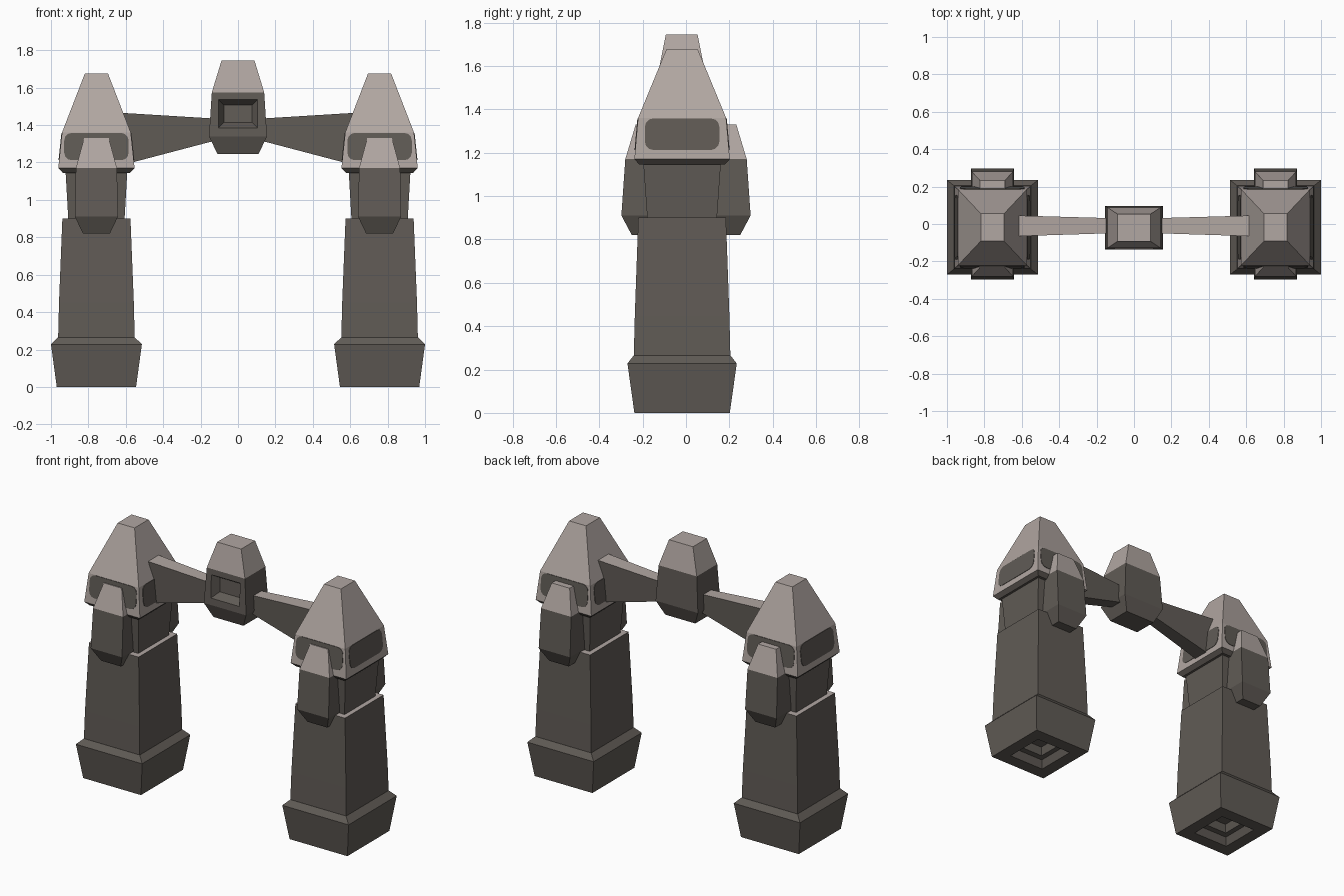
import bpy, bmesh, math
from mathutils import Vector

if "Cube" in bpy.data.objects:
    bpy.data.objects.remove(bpy.data.objects["Cube"])


def material(name, rgb):
    m = bpy.data.materials.new(name)
    m.diffuse_color = (*rgb, 1)
    m.use_nodes = True
    m.node_tree.nodes["Principled BSDF"].inputs["Base Color"].default_value = m.diffuse_color
    return m


DARK = material("dark stone", (0.118, 0.105, 0.092))
LIGHT = material("light stone", (0.44, 0.385, 0.36))
CX, CY = 0.757, -0.018      # pillar axis


def finish(name, bm, light=None, mirror=True):
    """Turn a bmesh into an object; faces where light(centre, normal) holds get light stone."""
    bmesh.ops.recalc_face_normals(bm, faces=bm.faces)
    bm.normal_update()
    for f in bm.faces:
        f.material_index = int(bool(light and light(f.calc_center_median(), f.normal)))
    me = bpy.data.meshes.new(name)
    bm.to_mesh(me)
    bm.free()
    me.materials.append(DARK)
    me.materials.append(LIGHT)
    ob = bpy.data.objects.new(name, me)
    bpy.context.collection.objects.link(ob)
    if mirror:
        ob.modifiers.new("Mirror", 'MIRROR').use_mirror_merge = False
    return ob


def loft(rings):
    """Closed skin over rectangular rings (z, x0, x1, y0, y1)."""
    bm = bmesh.new()
    loops = [[bm.verts.new(p) for p in ((a, c, z), (b, c, z), (b, d, z), (a, d, z))]
             for z, a, b, c, d in rings]
    for lo, hi in zip(loops, loops[1:]):
        for i in range(4):
            j = (i + 1) % 4
            bm.faces.new((lo[i], lo[j], hi[j], hi[i]))
    bm.faces.new(loops[0])
    bm.faces.new(loops[-1])
    return bm


def centred(*rings):
    return loft([(z, CX - hx, CX + hx, CY - hy, CY + hy) for z, hx, hy in rings])


# Foot with stepped hollow underside
finish("pillar_foot", centred((0.10, 0.06, 0.06), (0.05, 0.075, 0.075), (0.05, 0.11, 0.115),
                              (0.0, 0.13, 0.135), (0.0, 0.212, 0.22), (0.228, 0.243, 0.252),
                              (0.265, 0.205, 0.223)))
# Tapered shaft with pale top ledge
finish("pillar_shaft", centred((0.25, 0.205, 0.223), (0.45, 0.2, 0.218), (0.90, 0.182, 0.202)),
       lambda c, n: n.z > 0.9)
# Neck between shaft and cap
finish("pillar_neck", centred((0.89, 0.15, 0.16), (1.17, 0.166, 0.18)))
# Pointed cap
finish("pillar_cap", centred((1.145, 0.18, 0.197), (1.17, 0.204, 0.22), (1.36, 0.184, 0.203),
                             (1.675, 0.062, 0.073)), lambda c, n: n.z > -0.2)

# Rounded dark panels on the four sides of the cap band
bm = bmesh.new()
for axis in range(2):
    for side in (-1, 1):
        half = (0.182, 0.172)[1 - axis] if axis == 0 else 0.172
        z0, z1, r = 1.212, 1.358, 0.04
        pts = []
        for sx, sz, start in ((1, 1, 0), (-1, 1, 90), (-1, -1, 180), (1, -1, 270)):
            for k in range(4):
                a = math.radians(start + 30 * k)
                u = sx * (half - r) + r * math.cos(a)
                z = (z1 - r if sz > 0 else z0 + r) + r * math.sin(a)
                pts.append((u, z))
        rings = []
        for off in (-0.004, 0.003):
            ring = []
            for u, z in pts:
                t = (z - 1.17) / 0.19
                if axis == 0:
                    p = (CX + side * (0.204 - 0.02 * t + off), CY + u, z)
                else:
                    p = (CX + u, CY + side * (0.22 - 0.017 * t + off), z)
                ring.append(bm.verts.new(p))
            rings.append(ring)
        for ring in rings:
            bm.faces.new(ring)
        for i in range(len(pts)):
            j = (i + 1) % len(pts)
            bm.faces.new((rings[0][i], rings[0][j], rings[1][j], rings[1][i]))
finish("cap_panels", bm)

# Buttress blocks on front and back of each pillar
for name, s in (("front_buttress", -1), ("back_buttress", 1)):
    bm = loft([(z, CX - hx, CX + hx, *sorted((s * 0.12, s * y))) for z, hx, y in
               ((0.82, 0.072, 0.25), (0.91, 0.115, 0.298), (1.17, 0.110, 0.28),
                (1.33, 0.066, 0.232))])
    finish(name, bm, lambda c, n: c.z > 1.18)

# Flared cross beam, pale on top
bm = bmesh.new()
ends = []
for x, lo, hi, y0, y1 in ((0.08, 1.328, 1.432, -0.048, 0.03), (0.65, 1.178, 1.467, -0.066, 0.046)):
    ends.append([bm.verts.new(p) for p in ((x, y0, lo), (x, y1, lo), (x, y1, hi), (x, y0, hi))])
for i in range(4):
    j = (i + 1) % 4
    bm.faces.new((ends[0][i], ends[0][j], ends[1][j], ends[1][i]))
for e in ends:
    bm.faces.new(e)
finish("cross_beam", bm, lambda c, n: n.z > 0.9)

# Keystone with square recess in its front
bm = loft([(1.245, -0.11, 0.11, -0.10, 0.06), (1.34, -0.155, 0.155, -0.137, 0.097),
           (1.575, -0.14, 0.14, -0.127, 0.087), (1.745, -0.088, 0.088, -0.093, 0.053)])
bm.normal_update()
bmesh.ops.recalc_face_normals(bm, faces=bm.faces)
front = [f for f in bm.faces if f.normal.y < -0.9 and 1.4 < f.calc_center_median().z < 1.5]
bmesh.ops.inset_region(bm, faces=front, thickness=0.045, use_even_offset=True)
mid = front[0].calc_center_median()
for v in front[0].verts:
    v.co.x = math.copysign(0.105, v.co.x)
    v.co.z = 1.385 if v.co.z < mid.z else 1.537
    v.co.y = -0.137 + (v.co.z - 1.34) / 0.235 * 0.01
bmesh.ops.inset_region(bm, faces=front, thickness=0.03, use_even_offset=True)
for v in front[0].verts:
    v.co.y += 0.05
finish("keystone", bm, lambda c, n: c.z > 1.6, mirror=False)
